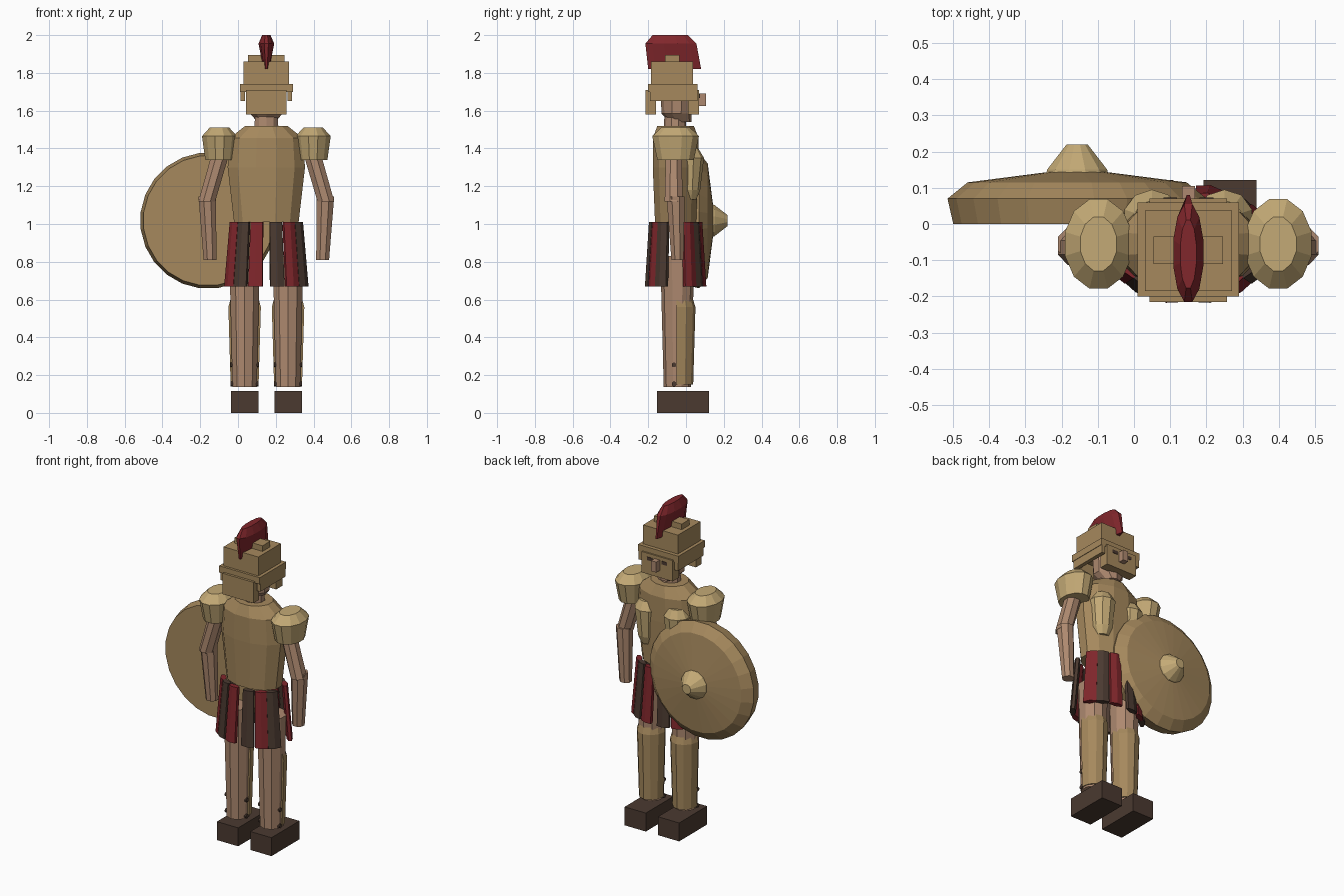
import bpy, bmesh, math
from mathutils import Vector

if "Cube" in bpy.data.objects:
    bpy.data.objects.remove(bpy.data.objects["Cube"])

CX, CY = 0.15, -0.055      # body axis


def material(name, r, g, b):
    m = bpy.data.materials.new(name)
    m.diffuse_color = (r, g, b, 1)
    m.use_nodes = True
    m.node_tree.nodes["Principled BSDF"].inputs["Base Color"].default_value = m.diffuse_color
    return m


bronze = material("bronze", 0.38, 0.25, 0.11)
gold = material("light_bronze", 0.55, 0.40, 0.18)
skin = material("skin", 0.42, 0.25, 0.16)
red = material("red", 0.22, 0.02, 0.025)
leather = material("leather", 0.07, 0.042, 0.03)


def finish(name, bm, mat):
    bmesh.ops.recalc_face_normals(bm, faces=bm.faces)
    me = bpy.data.meshes.new(name)
    bm.to_mesh(me)
    bm.free()
    me.materials.append(mat)
    ob = bpy.data.objects.new(name, me)
    bpy.context.collection.objects.link(ob)
    return ob


def loft(name, rings, sides, mat, turn=0.0, half=False):
    """Skin horizontal elliptical rings (x, y, z, rx, ry); half keeps the +y side."""
    bm = bmesh.new()
    loops = []
    for x, y, z, rx, ry in rings:
        loop = []
        for i in range(sides):
            a = math.pi * i / (sides - 1) if half else 2 * math.pi * (i + 0.5) / sides
            u, v = rx * math.cos(a), ry * math.sin(a)
            c, s = math.cos(turn), math.sin(turn)
            loop.append(bm.verts.new((x + c * u - s * v, y + s * u + c * v, z)))
        loops.append(loop)
    for lo, hi in zip(loops, loops[1:]):
        for i in range(sides):
            j = (i + 1) % sides
            bm.faces.new((lo[i], lo[j], hi[j], hi[i]))
    bm.faces.new(loops[0])
    bm.faces.new(loops[-1])
    return finish(name, bm, mat)


def box(name, x0, x1, y0, y1, z0, z1, mat):
    bm = bmesh.new()
    bmesh.ops.create_cube(bm, size=1)
    for v in bm.verts:
        v.co = Vector(((x0 + x1) / 2 + v.co.x * (x1 - x0),
                       (y0 + y1) / 2 + v.co.y * (y1 - y0),
                       (z0 + z1) / 2 + v.co.z * (z1 - z0)))
    return finish(name, bm, mat)


def cbox(name, w, y0, y1, z0, z1, mat):
    return box(name, CX - w, CX + w, y0, y1, z0, z1, mat)


# Paired limbs and armour
for side, s in (("left", -1), ("right", 1)):
    lx = CX + s * 0.115
    box(side + "_boot", lx - 0.073, lx + 0.073, -0.153, 0.122, 0, 0.115, leather)
    loft(side + "_leg", [(lx, -0.046, 0.138, 0.068, 0.072),
                         (lx, -0.046, 0.83, 0.085, 0.09)], 10, skin)
    loft(side + "_greave", [(lx, -0.05, 0.15, 0.074, 0.088),
                            (lx, -0.05, 0.56, 0.086, 0.1),
                            (lx, -0.05, 0.65, 0.062, 0.072)], 7, bronze, half=True)
    for z in (0.153, 0.254):
        strap = loft(side + "_greave_strap", [(0, 0, -0.074, 0.013, 0.013),
                                              (0, 0, 0.074, 0.013, 0.013)], 8, leather)
        strap.rotation_euler = (0, math.pi / 2, 0)
        strap.location = (lx, -0.063, z)

    # Arms bend at the elbow
    loft(side + "_upper_arm", [(CX + s * 0.315, -0.065, 1.12, 0.048, 0.052),
                               (CX + s * 0.24, -0.065, 1.38, 0.05, 0.045)], 8, skin)
    loft(side + "_forearm", [(CX + s * 0.298, -0.045, 0.81, 0.037, 0.035),
                             (CX + s * 0.313, -0.055, 1.145, 0.05, 0.052)], 8, skin)

    px = CX + s * 0.248
    loft(side + "_shoulder_guard", [(px, CY, 1.34, 0.078, 0.1),
                                    (px, CY, 1.465, 0.096, 0.128),
                                    (px, CY, 1.512, 0.052, 0.077)], 12, gold)
    bx = CX + s * 0.1
    loft(side + "_chest_plate", [(bx, 0.015, 1.13, 0.04, 0.04),
                                 (bx, 0.015, 1.18, 0.062, 0.06),
                                 (bx, 0.015, 1.35, 0.08, 0.08),
                                 (bx, 0.015, 1.40, 0.05, 0.05)], 10, gold)

# Cuirass
loft("cuirass", [(CX, CY, 1.01, 0.177, 0.113), (CX, CY, 1.3, 0.212, 0.125),
                 (CX, CY, 1.455, 0.2, 0.125), (CX, CY, 1.52, 0.115, 0.1)], 12, bronze)

# Skirt strips, flared, gaps at the hips
angles = [math.radians(q + d) for q in (0, 180)
          for d in (30, 52, 75, 105, 128, 150)]
for i, a in enumerate(angles):
    c, s = math.cos(a), math.sin(a)
    turn = math.atan2(s / 0.14, c / 0.2) + math.pi / 2
    loft("skirt_strip", [(CX + 0.222 * c, CY + 0.15 * s, 0.67, 0.044, 0.018),
                         (CX + 0.192 * c, CY + 0.128 * s, 1.01, 0.038, 0.018)],
         6, leather if i % 2 else red, turn)

# Head and neck
loft("neck", [(CX, -0.058, 1.5, 0.068, 0.06), (CX, -0.058, 1.6, 0.06, 0.055)], 10, skin)
loft("head", [(CX, -0.03, 1.54, 0.05, 0.06), (CX, -0.05, 1.585, 0.09, 0.08),
              (CX, -0.05, 1.75, 0.1, 0.085)], 10, skin)
box("nose", CX - 0.018, CX + 0.018, 0.06, 0.105, 1.625, 1.69, skin)

# Helmet
cbox("helmet_bowl", 0.12, -0.185, 0.037, 1.73, 1.86, bronze)
cbox("helmet_cap", 0.096, -0.11, -0.035, 1.86, 1.895, bronze)
cbox("helmet_brim", 0.14, -0.2, 0.06, 1.70, 1.742, bronze)
cbox("neck_guard", 0.107, -0.215, -0.16, 1.58, 1.71, bronze)
cbox("face_guard", 0.107, 0.01, 0.07, 1.58, 1.71, bronze)
for s in (-1, 1):
    ex = CX + s * 0.125
    box("helmet_side", ex - 0.012, ex + 0.012, -0.19, 0.06, 1.65, 1.70, bronze)
    ex = CX + s * 0.05
    box("eye_slit", ex - 0.019, ex + 0.019, 0.06, 0.073, 1.668, 1.688, leather)

# Crest
loft("crest", [(CX, -0.06, 1.82, 0.016, 0.145), (CX, -0.08, 1.955, 0.043, 0.14),
               (CX, -0.083, 2.0, 0.023, 0.097)], 12, red)

# Round shield with boss, lofted upright and turned to face +y
shield = [loft("shield", [(0, 0, 0, 0.345, 0.345), (0, 0, 0.07, 0.361, 0.361),
                          (0, 0, 0.115, 0.305, 0.305), (0, 0, 0.143, 0.085, 0.085)], 24, bronze),
          loft("shield_boss", [(0, 0, 0.14, 0.088, 0.088), (0, 0, 0.15, 0.086, 0.086),
                               (0, 0, 0.22, 0.03, 0.03)], 12, gold)]
for ob in shield:
    ob.rotation_euler = (-math.pi / 2, 0, 0)
    ob.location = (-0.157, 0, 1.018)
